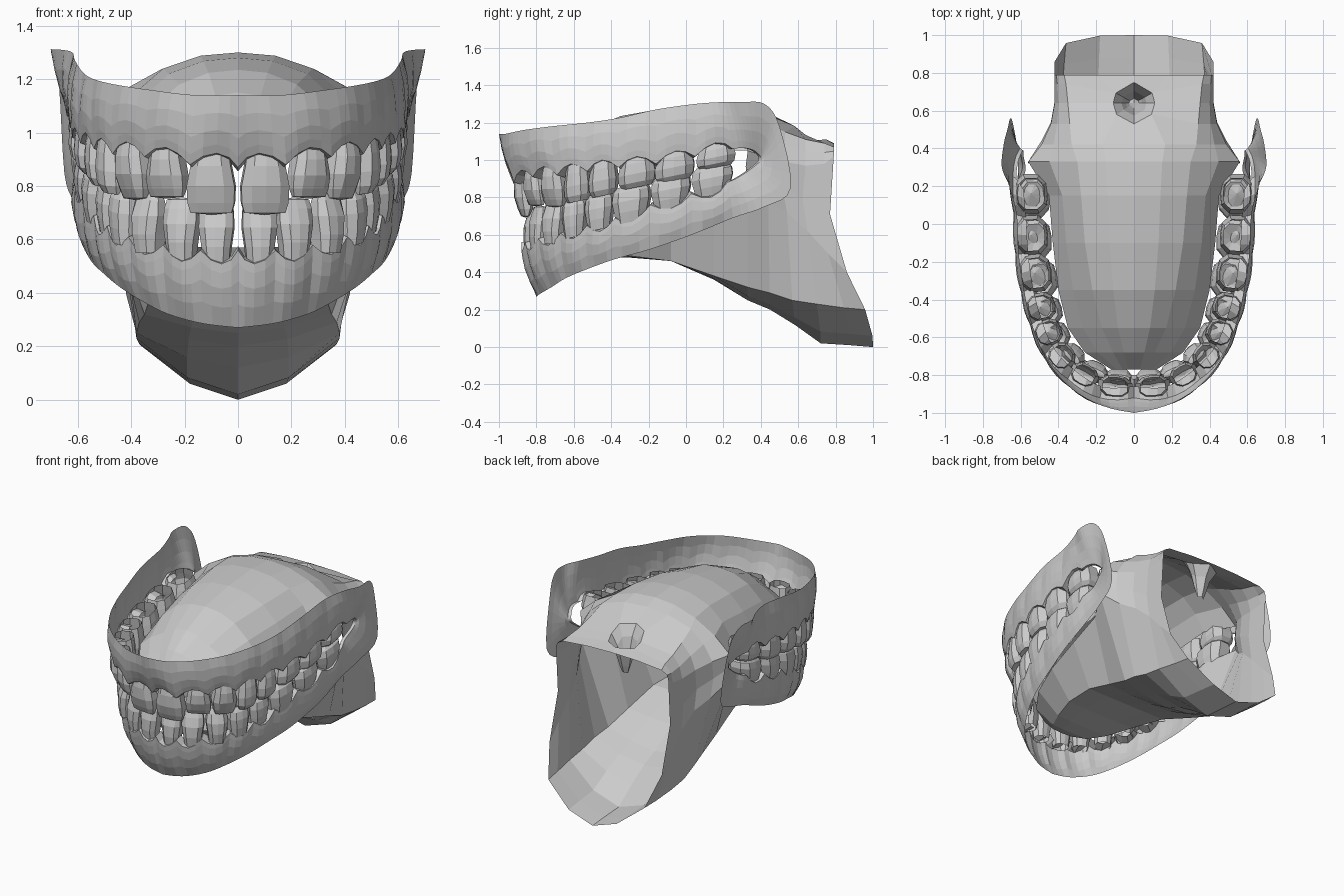
import bpy, bmesh, math
from mathutils import Vector

if "Cube" in bpy.data.objects:
    bpy.data.objects.remove(bpy.data.objects["Cube"])


def new_object(name, bm):
    bmesh.ops.recalc_face_normals(bm, faces=bm.faces)
    me = bpy.data.meshes.new(name)
    bm.to_mesh(me)
    bm.free()
    ob = bpy.data.objects.new(name, me)
    bpy.context.collection.objects.link(ob)
    return ob


def mirror(ob):
    m = ob.modifiers.new("mirror", 'MIRROR')
    m.merge_threshold = 0.002


def grid_faces(bm, rows, skip=lambda i, j: False, wrap=False):
    faces = {}
    n = len(rows[0])
    for i in range(len(rows) - 1):
        for j in range(n if wrap else n - 1):
            if skip(i, j):
                continue
            k = (j + 1) % n
            faces[i, j] = bm.faces.new((rows[i][j], rows[i][k], rows[i + 1][k], rows[i + 1][j]))
    return faces


def catmull(pts, i, f):
    a, b, c, d = (pts[min(max(k, 0), len(pts) - 1)] for k in (i - 1, i, i + 1, i + 2))
    return b + 0.5 * f * (c - a + f * (2 * a - 5 * b + 4 * c - d + f * (3 * (b - c) + d - a)))


# Outer gum sheet: one strip from upper front, round the cheek corner, to lower front
# each row: free edge xyz, tooth-side edge xyz
UPPER = [
    (0, -1.0, 1.14, 0, -.92, .87), (.16, -.965, 1.14, .18, -.92, .88),
    (.33, -.87, 1.16, .35, -.82, .91), (.46, -.72, 1.18, .47, -.69, .92),
    (.54, -.53, 1.20, .54, -.53, .94), (.58, -.36, 1.225, .59, -.36, .96),
    (.61, -.16, 1.27, .62, -.16, .98), (.62, .05, 1.30, .63, .05, 1.02),
    (.66, .20, 1.31, .64, .25, 1.06)]
CORNER = [
    (.70, .30, 1.31, .63, .34, 1.06), (.69, .42, 1.30, .61, .39, 1.03),
    (.67, .50, 1.18, .60, .40, 1.0), (.65, .56, .85, .60, .37, .97),
    (.62, .42, .75, .59, .30, .92)]
LOWER = [
    (.60, .25, .69, .61, .22, .88), (.59, .03, .60, .61, .03, .82),
    (.55, -.2, .52, .58, -.19, .76), (.50, -.38, .47, .54, -.38, .69),
    (.44, -.52, .42, .49, -.53, .65), (.36, -.64, .37, .41, -.67, .61),
    (.26, -.72, .32, .28, -.79, .58), (.13, -.78, .285, .14, -.86, .56),
    (0, -.80, .27, 0, -.88, .56)]
stations = UPPER + CORNER + LOWER
outer = [Vector(s[:3]) for s in stations]
inner = [Vector(s[3:]) for s in stations]
bm = bmesh.new()
rows, SUB = [], 4
for i in range(len(stations) - 1):
    for s in range(SUB + (i == len(stations) - 2)):
        f = s / SUB
        a, b = catmull(outer, i, f), catmull(inner, i, f)
        if (i == 0 and s == 0) or s == SUB:
            a.x = b.x = 0
        out = Vector((b.x, b.y + .1, 0)).normalized()
        hump = math.sin(math.pi * f)
        side = 1 if i < 8 else (-1 if i > 13 else 0)
        b.z += side * .05 * hump
        row = []
        for t in (0, .3, .6, .85, 1):
            p = a.lerp(b, t)
            p += out * (.012 * math.sin(math.pi * t) + abs(side) * .022 * hump * t * (1.2 - t))
            row.append(bm.verts.new(p))
        row.append(bm.verts.new(b - out * (.06 if side else .02) - Vector((0, 0, side * .015))))
        rows.append(row)
grid_faces(bm, rows)
mirror(new_object("outer_gums", bm))

# Mouth lining: palate, floor and throat tube
# yu, z top, x shoulder, z shoulder, x edge, z upper edge, yl, z lower edge, x floor, z floor, y bottom, z bottom
SEC = [
    (-.77, .95, .06, .94, .12, .92, -.73, .57, .07, .53, -.70, .52),
    (-.68, 1.06, .11, 1.02, .26, .94, -.65, .58, .14, .50, -.62, .49),
    (-.55, 1.15, .17, 1.09, .35, .96, -.52, .62, .20, .49, -.50, .48),
    (-.35, 1.235, .22, 1.18, .40, .98, -.33, .68, .26, .49, -.32, .48),
    (-.10, 1.28, .26, 1.22, .43, 1.01, -.08, .75, .30, .46, -.08, .46),
    (.15, 1.30, .28, 1.24, .45, 1.05, .15, .82, .33, .38, .15, .36),
    (.33, 1.29, .30, 1.23, .56, 1.05, .33, .88, .35, .32, .33, .25),
    (.42, 1.26, .33, 1.2, .49, 1.02, .44, .78, .37, .29, .45, .20),
    (.53, 1.19, .34, 1.15, .44, .99, .54, .72, .38, .25, .58, .12),
    (.64, 1.14, .35, 1.11, .42, .97, .65, .62, .38, .23, .72, .02),
    (.74, 1.11, .36, 1.09, .42, .98, .76, .50, .37, .21, .88, .01),
    (.79, 1.09, .37, 1.07, .42, 1.02, .86, .40, .36, .20, 1.0, 0)]
bm = bmesh.new()
rows = []
for k, (yu, zt, xs, zs, xe, zu, yl, zl, xf, zf, yb, zb) in enumerate(SEC):
    last = k / (len(SEC) - 1)
    half = [(0, yu, zt), (xs * .5, yu, zt * .8 + zs * .2), (xs, yu, zs),
            ((xs + xe) * .52, yu, zs * .55 + zu * .45), (xe, yu, zu),
            (xe, min(yu, yl) - .02 * last, (zu + zl) / 2), (xe, yl, zl),
            (xf, yl * .3 + yb * .7, zf), (xf * .5, yb * .98 + yl * .02, zf * .3 + zb * .7), (0, yb, zb)]
    ring = half + [(-x, y, z) for x, y, z in half[-2:0:-1]]
    rows.append([bm.verts.new(p) for p in ring])
faces = grid_faces(bm, rows, lambda i, j: i < 6 and j in (4, 5, 12, 13), wrap=True)
# Front wall of palate and floor
bm.faces.new([rows[0][j] for j in (4, 3, 2, 1, 0, 17, 16, 15, 14)])
bm.faces.new([rows[0][j] for j in (6, 7, 8, 9, 10, 11, 12)])
# Uvula: funnel pulled down out of the soft palate
pit = [faces[i, j] for i in (8, 9) for j in (0, 17)]
centre = Vector((0, .64, 1.14))
mid = rows[9][0]
for v in {v for f in pit for v in f.verts} - {mid}:
    d = Vector((v.co.x, v.co.y - .64, 0)).normalized() * .11
    v.co.x, v.co.y = d.x, .64 + d.y
for scale, drop in ((.6, .07), (.65, .08), (.6, .05)):
    new = bmesh.ops.extrude_face_region(bm, geom=pit)["geom"]
    bmesh.ops.delete(bm, geom=pit, context='FACES')
    pit = [g for g in new if isinstance(g, bmesh.types.BMFace)]
    for v in (g for g in new if isinstance(g, bmesh.types.BMVert)):
        v.co.x *= scale
        v.co.y = .64 + (v.co.y - .64) * scale
        v.co.z -= drop
new_object("mouth_lining_and_throat", bm)

# Teeth, centre to back: x, y, width, depth, z root, z tip
UP_TEETH = [
    (.10, -.86, .18, .12, .95, .70), (.265, -.80, .155, .12, .96, .76),
    (.385, -.70, .15, .14, .98, .755), (.455, -.575, .14, .15, 1.0, .78),
    (.495, -.44, .15, .16, 1.02, .81), (.525, -.26, .20, .18, 1.04, .855),
    (.545, -.06, .21, .18, 1.07, .89), (.545, .16, .21, .18, 1.10, .96)]
LOW_TEETH = [
    (.08, -.815, .13, .11, .50, .74), (.21, -.78, .135, .11, .52, .75),
    (.33, -.70, .135, .13, .55, .78), (.41, -.59, .135, .14, .59, .79),
    (.455, -.46, .15, .15, .63, .82), (.495, -.29, .20, .18, .67, .865),
    (.525, -.08, .21, .18, .74, .915), (.535, .14, .22, .18, .81, .97)]
# fraction root to tip, width scale, depth scale
FRONT = [(0, .72, .8), (.3, .84, 1), (.6, 1, .95), (.85, .98, .6), (1, .86, .3)]
MOLAR = [(0, .78, .8), (.3, .88, .95), (.6, 1, 1), (.85, .95, .9), (1, .75, .65)]
OUTLINE = [(1, .45), (.6, .92), (0, 1), (-.6, .92), (-1, .45),
           (-1, -.45), (-.6, -.92), (0, -1), (.6, -.92), (1, -.45)]


def add_teeth(name, table):
    bm = bmesh.new()
    for n, (x, y, w, d, zr, zt) in enumerate(table):
        px, py = table[n - 1][:2] if n else (-x, y)
        nx, ny = table[min(n + 1, len(table) - 1)][:2]
        along = Vector((nx - px, ny - py, 0)).normalized()
        if n == 0:
            along = Vector((1, .12, 0)).normalized()
        across = Vector((-along.y, along.x, 0))
        tilt = .2 if n > 2 else 0
        rings = []
        for f, sw, sd in (FRONT if n < 3 else MOLAR):
            if n == 2:
                sw *= 1 - .35 * max(0, f - .6)
            ring = []
            for u, v in OUTLINE:
                p = Vector((x, y, zr + (zt - zr) * f)) + along * (u * w * sw / 2) + across * (v * d * sd / 2)
                p.z += tilt * (p.y - y)
                ring.append(bm.verts.new(p))
            rings.append(ring)
        grid_faces(bm, rings, wrap=True)
        # biting surface, dished on the back teeth
        dish = .025 * (1 if zt > zr else -1) * (-1 if n > 2 else .3)
        cap = bm.verts.new((x, y, zt + dish))
        tip = rings[-1]
        for j in range(len(tip)):
            bm.faces.new((tip[j], tip[(j + 1) % len(tip)], cap))
    mirror(new_object(name, bm))


add_teeth("upper_teeth", UP_TEETH)
add_teeth("lower_teeth", LOW_TEETH)
